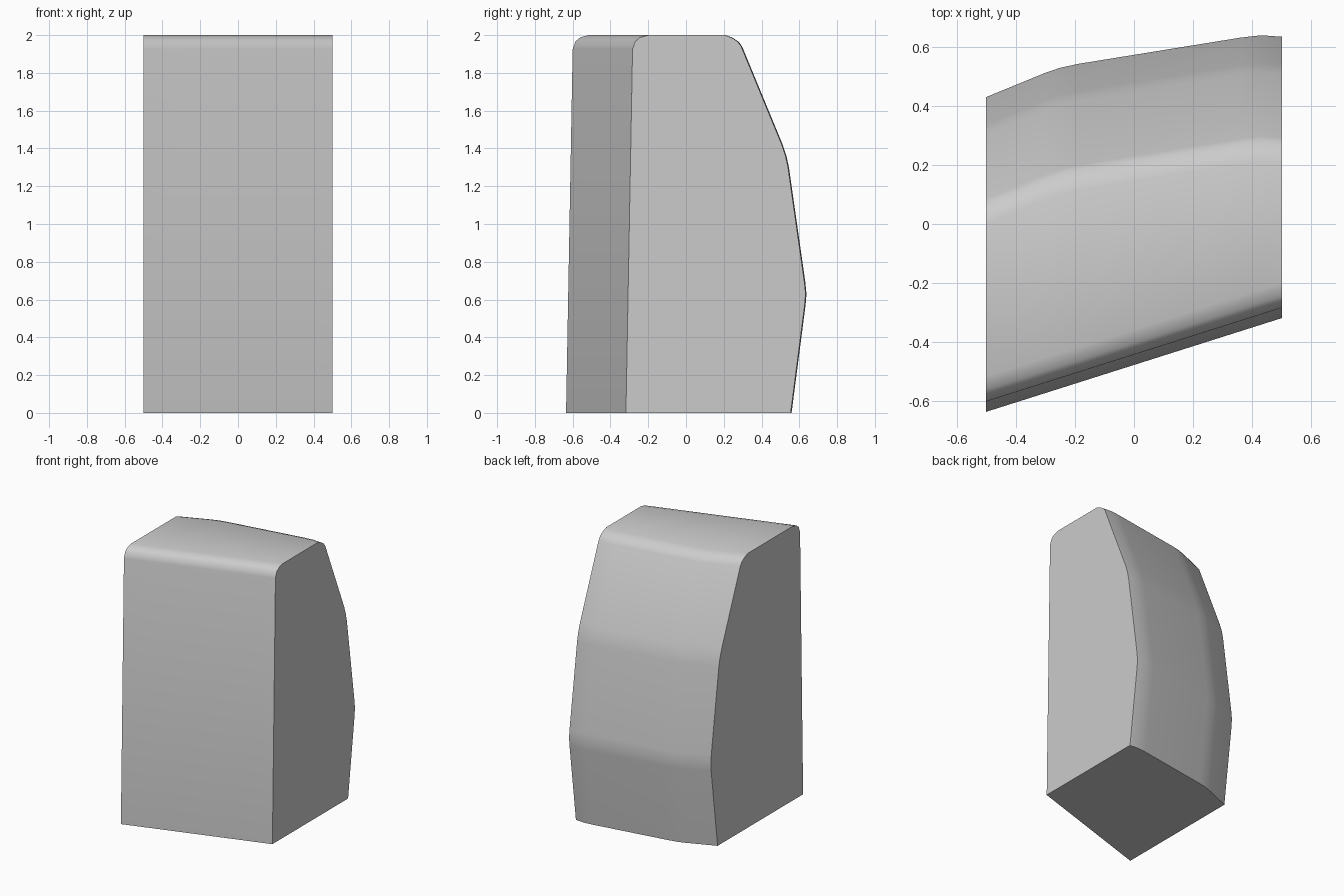
import bpy, bmesh, math

if "Cube" in bpy.data.objects:
    bpy.data.objects.remove(bpy.data.objects["Cube"])

# Back outline in plan at its widest level: (x, y)
back_plan = [(-0.5, 0.43), (-0.3, 0.512), (-0.25, 0.529), (-0.19, 0.542),
             (0.1, 0.589), (0.36, 0.631), (0.43, 0.639), (0.5, 0.634)]
# Offsets from the front plane and the back outline: (dy, z)
front_profile = [(0, 0), (0.035, 1.925), (0.05, 1.967), (0.075, 1.988), (0.12, 2.0)]
back_profile = [(-0.428, 2.0), (-0.39, 1.985), (-0.36, 1.965), (-0.342, 1.94),
                (-0.127, 1.42), (-0.107, 1.36), (-0.094, 1.30),
                (-0.007, 0.69), (-0.001, 0.63), (-0.006, 0.57), (-0.08, 0)]

# Loft one closed section per x position
bm = bmesh.new()
rings = []
for x, back in back_plan:
    front = -0.4765 + 0.317 * x
    points = [(front + d, z) for d, z in front_profile]
    points += [(back + d, z) for d, z in back_profile]
    rings.append([bm.verts.new((x, y, z)) for y, z in points])
n = len(rings[0])
for a, b in zip(rings, rings[1:]):
    for i in range(n):
        j = (i + 1) % n
        bm.faces.new((a[i], a[j], b[j], b[i]))

# Flat side walls
bm.faces.new(rings[0])
bm.faces.new(rings[-1])
bmesh.ops.recalc_face_normals(bm, faces=bm.faces[:])

mesh = bpy.data.meshes.new("curved_block")
bm.to_mesh(mesh)
bm.free()
block = bpy.data.objects.new("curved_block", mesh)
bpy.context.collection.objects.link(block)
bpy.context.view_layer.objects.active = block
block.select_set(True)
bpy.ops.object.shade_smooth_by_angle(angle=math.radians(32))
